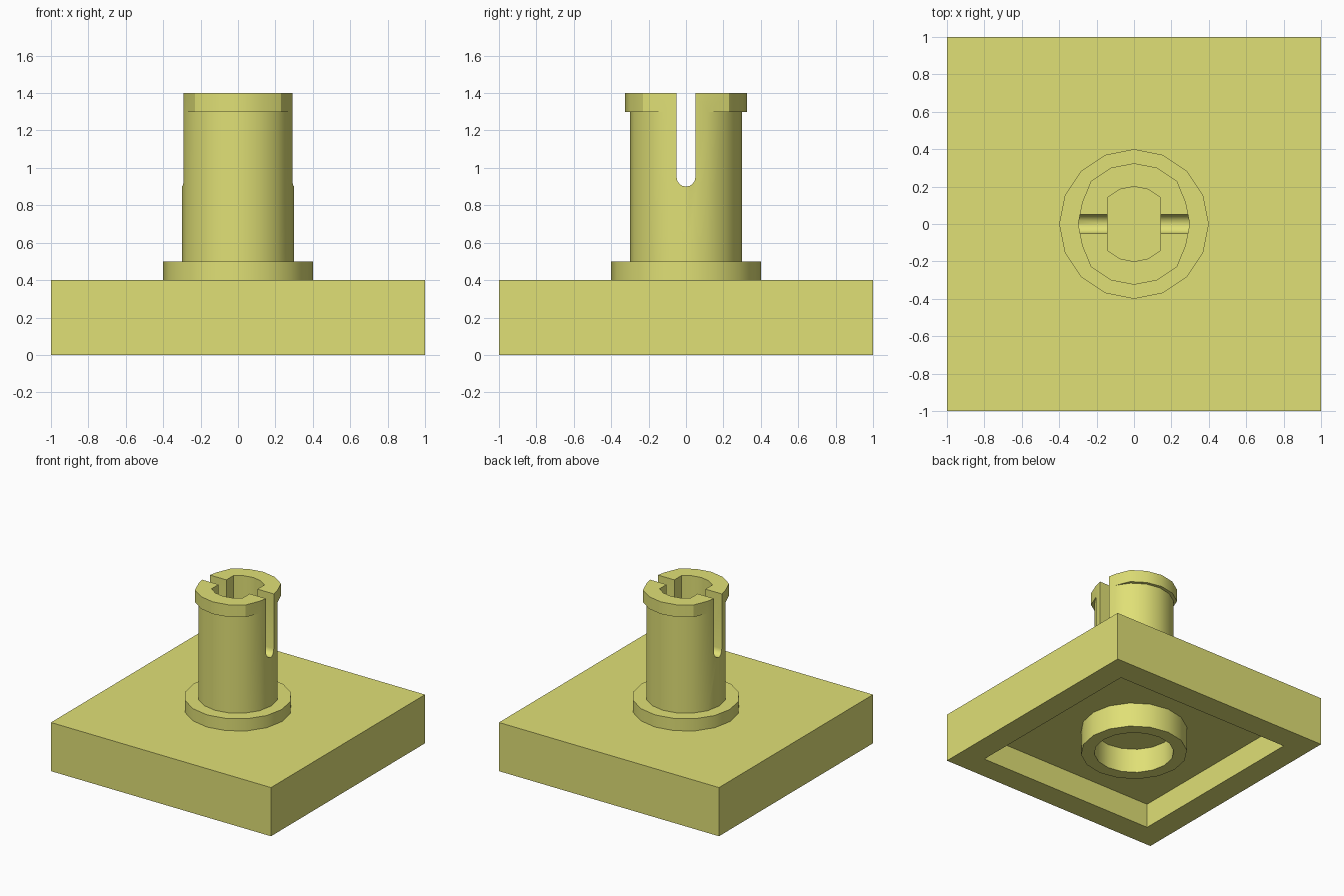
import bpy
import bmesh
from math import cos, sin, pi, radians
from mathutils import Matrix

cube = bpy.data.objects.get("Cube")
if cube:
    bpy.data.objects.remove(cube, do_unlink=True)

SIDES = 16

mat = bpy.data.materials.new("olive yellow plastic")
mat.use_nodes = True
colour = (0.745, 0.745, 0.181, 1)
mat.diffuse_color = colour
mat.node_tree.nodes["Principled BSDF"].inputs["Base Color"].default_value = colour


def circle(r):
    return [(r * cos(2 * pi * i / SIDES), r * sin(2 * pi * i / SIDES)) for i in range(SIDES)]


def square(h):
    return [(h, h), (-h, h), (-h, -h), (h, -h)]


def loft(name, rings, closed=False, matrix=Matrix()):
    """Skin a list of (outline, height) rings; cap the ends or close the loop."""
    bm = bmesh.new()
    loops = [[bm.verts.new((x, y, z)) for x, y in outline] for outline, z in rings]
    pairs = list(zip(loops, loops[1:]))
    if closed:
        pairs.append((loops[-1], loops[0]))
    else:
        bm.faces.new(loops[0])
        bm.faces.new(loops[-1])
    for a, b in pairs:
        n = len(a)
        for i in range(n):
            j = (i + 1) % n
            bm.faces.new((a[i], a[j], b[j], b[i]))
    bmesh.ops.remove_doubles(bm, verts=bm.verts, dist=1e-5)
    bmesh.ops.recalc_face_normals(bm, faces=bm.faces)
    bm.transform(matrix)
    mesh = bpy.data.meshes.new(name)
    bm.to_mesh(mesh)
    bm.free()
    mesh.materials.append(mat)
    obj = bpy.data.objects.new(name, mesh)
    bpy.context.collection.objects.link(obj)
    return obj


def activate(obj):
    bpy.ops.object.select_all(action='DESELECT')
    obj.select_set(True)
    bpy.context.view_layer.objects.active = obj


def cut(obj, cutter):
    mod = obj.modifiers.new("cut", 'BOOLEAN')
    mod.operation = 'DIFFERENCE'
    mod.solver = 'EXACT'
    mod.object = cutter
    activate(obj)
    bpy.ops.object.modifier_apply(modifier=mod.name)
    bpy.data.objects.remove(cutter, do_unlink=True)


# Square plate, hollow underneath
plate = loft("base_plate", [(square(0.8), 0.2), (square(0.8), 0),
                            (square(1), 0), (square(1), 0.4)])

# Round tube inside the hollow
tube = loft("underside_tube", [(circle(0.4), 0), (circle(0.4), 0.2),
                               (circle(0.3), 0.2), (circle(0.3), 0)], closed=True)

# Pin with a foot flange and a lip that fades into the shaft at the slot sides
shaft = circle(0.3)
lip = [w if abs(w[1]) > 0.2 else s for w, s in zip(circle(0.325), shaft)]
pin = loft("pin", [(circle(0.4), 0.4), (circle(0.4), 0.5), (shaft, 0.5),
                   (shaft, 1.3), (lip, 1.3), (lip, 1.4)])

# Bore: a circle with two flat sides
bore = [p for p in circle(0.2) if abs(p[0]) < 0.15]
cut(pin, loft("bore_cutter", [(bore, 0.3), (bore, 1.5)]))

# Slot with a rounded bottom, running across the pin along x
arc = [(0.05 * cos(pi + pi * i / 8), 0.95 + 0.05 * sin(pi + pi * i / 8)) for i in range(9)]
slot = arc + [(0.05, 1.5), (-0.05, 1.5)]
along_x = Matrix(((0, 0, 1, 0), (1, 0, 0, 0), (0, 1, 0, 0), (0, 0, 0, 1)))
cut(pin, loft("slot_cutter", [(slot, -0.5), (slot, 0.5)], matrix=along_x))

for obj in (plate, tube, pin):
    activate(obj)
    bpy.ops.object.shade_smooth_by_angle(angle=radians(30))
